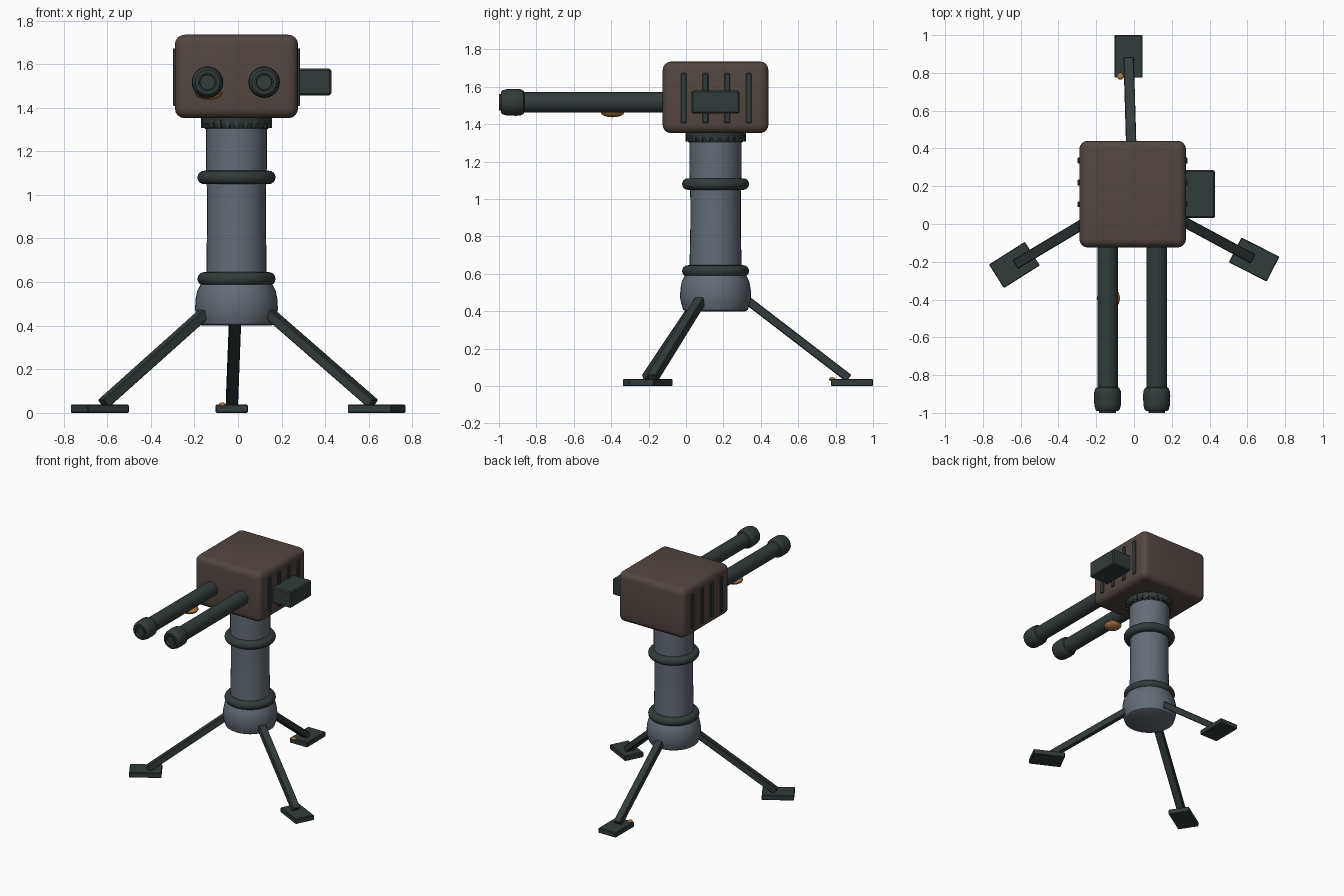
import bpy, bmesh, math
from mathutils import Matrix, Vector

if "Cube" in bpy.data.objects:
    bpy.data.objects.remove(bpy.data.objects["Cube"])

CX, CY = -0.007, 0.158          # axis of the column


def material(name, rgb):
    m = bpy.data.materials.new(name)
    m.diffuse_color = (*rgb, 1)
    m.use_nodes = True
    m.node_tree.nodes["Principled BSDF"].inputs["Base Color"].default_value = m.diffuse_color
    return m


BROWN = material("brown_housing", (0.085, 0.062, 0.052))
STEEL = material("blue_grey_steel", (0.125, 0.150, 0.180))
DARK = material("dark_green_metal", (0.032, 0.045, 0.044))
COPPER = material("copper", (0.42, 0.20, 0.065))


def finish(name, bm, mat, matrix=Matrix(), smooth=True):
    bmesh.ops.recalc_face_normals(bm, faces=bm.faces[:])
    me = bpy.data.meshes.new(name)
    bm.to_mesh(me)
    bm.free()
    ob = bpy.data.objects.new(name, me)
    bpy.context.collection.objects.link(ob)
    ob.matrix_world = matrix
    me.materials.append(mat)
    if smooth:
        bpy.ops.object.select_all(action='DESELECT')
        ob.select_set(True)
        bpy.context.view_layer.objects.active = ob
        bpy.ops.object.shade_smooth_by_angle(angle=math.radians(35))
    return ob


def box(name, size, mat, matrix, bevel=0.0, segments=1):
    bm = bmesh.new()
    bmesh.ops.create_cube(bm, size=1, matrix=Matrix.Diagonal((*size, 1)))
    if bevel:
        bmesh.ops.bevel(bm, geom=bm.edges[:], offset=bevel, segments=segments,
                        profile=0.5, affect='EDGES')
    return finish(name, bm, mat, matrix, smooth=segments > 1)


def lathe(name, profile, mat, matrix, sides=32):
    """Turn (radius, height) points around local z; radius 0 closes an end."""
    bm = bmesh.new()
    pts = [bm.verts.new((r, 0, h)) for r, h in profile]
    edges = [bm.edges.new(p) for p in zip(pts, pts[1:])]
    bmesh.ops.spin(bm, geom=pts + edges, cent=(0, 0, 0), axis=(0, 0, 1),
                   angle=math.tau, steps=sides)
    bmesh.ops.remove_doubles(bm, verts=bm.verts[:], dist=1e-5)
    return finish(name, bm, mat, matrix)


def at(x, y, z):
    return Matrix.Translation((x, y, z))


axis = at(CX, CY, 0)

# Column and rounded hub
lathe("hub", [(0, 0.40), (0.160, 0.40), (0.173, 0.408), (0.183, 0.44), (0.190, 0.475),
              (0.188, 0.52), (0.180, 0.56), (0.165, 0.59), (0.13, 0.60)], STEEL, axis)
lathe("column", [(0.138, 0.58), (0.138, 0.70), (0.135, 0.85), (0.135, 1.0),
                 (0.140, 1.15), (0.140, 1.33)], STEEL, axis)

# Rounded rings around the column
for name, z in (("lower_ring", 0.615), ("upper_ring", 1.08)):
    arc = [(0.148 + 0.031 * math.cos(a), z + 0.031 * math.sin(a))
           for a in (math.radians(-90 + 180 * i / 8) for i in range(9))]
    lathe(name, [(0.125, z - 0.031)] + arc + [(0.125, z + 0.031)], DARK, axis)

# Toothed turning collar below the housing
lathe("collar", [(0.13, 1.303), (0.145, 1.303), (0.155, 1.32), (0.162, 1.335),
                 (0.162, 1.37), (0, 1.37)], DARK, axis)
for i in range(24):
    m = axis @ Matrix.Rotation(math.tau * i / 24, 4, 'Z') @ at(0.153, 0, 1.325)
    box(f"collar_tooth_{i + 1}", (0.018, 0.02, 0.035), DARK, m)

# Housing with vents and side box
box("housing", (0.565, 0.565, 0.383), BROWN, at(CX, CY, 1.5435), 0.045, 4)
for side, label in ((-1, "left"), (1, "right")):
    for i in range(4):
        box(f"{label}_vent_{i + 1}", (0.03, 0.03, 0.265), DARK,
            at(CX + side * 0.2765, -0.012 + 0.116 * i, 1.54), 0.003)
box("side_box", (0.17, 0.255, 0.123), DARK, at(0.343, 0.158, 1.518), 0.008)

# Twin barrels with muzzles
forward = Matrix.Rotation(math.radians(90), 4, 'X')      # local z -> -y
for name, x in (("left", -0.14), ("right", 0.12)):
    m = at(x, 0, 1.517) @ forward
    lathe(f"{name}_barrel", [(0, -0.05), (0.054, -0.05), (0.054, 0.90)], DARK, m)
    lathe(f"{name}_muzzle", [(0.050, 0.862), (0.062, 0.868), (0.070, 0.885), (0.072, 0.91),
                             (0.070, 0.96), (0.064, 0.982), (0.056, 0.99), (0.044, 0.99),
                             (0.044, 1.0), (0.036, 1.0), (0.034, 0.975), (0, 0.975)], DARK, m)

# Copper lump under the left barrel
bm = bmesh.new()
bmesh.ops.create_uvsphere(bm, u_segments=12, v_segments=8, radius=1,
                          matrix=Matrix.Diagonal((0.062, 0.064, 0.028, 1)))
finish("copper_lamp", bm, COPPER, at(-0.135, -0.393, 1.465))

# Three splayed legs with foot plates
for name, deg in (("back", 91.7), ("left", 210.9), ("right", 331.7)):
    turn = axis @ Matrix.Rotation(math.radians(deg), 4, 'Z')
    a, b = Vector((0.165, 0, 0.462)), Vector((0.712, 0, 0.042))
    tilt = Matrix.Rotation(math.atan2(a.z - b.z, b.x - a.x), 4, 'Y')
    box(f"{name}_leg", ((b - a).length, 0.055, 0.045), DARK,
        turn @ Matrix.Translation((a + b) / 2) @ tilt, 0.004)
    spin = Matrix.Rotation(math.radians(-1.7 if name == "back" else 1.5), 4, 'Z')
    box(f"{name}_foot", (0.225, 0.148, 0.038), DARK, turn @ at(0.73, 0, 0.019) @ spin, 0.004)

# Small copper stud on the back foot
bm = bmesh.new()
bmesh.ops.create_uvsphere(bm, u_segments=10, v_segments=6, radius=0.018,
                          matrix=Matrix.Diagonal((1, 1, 0.6, 1)))
finish("foot_stud", bm, COPPER, at(-0.072, 0.782, 0.037))
